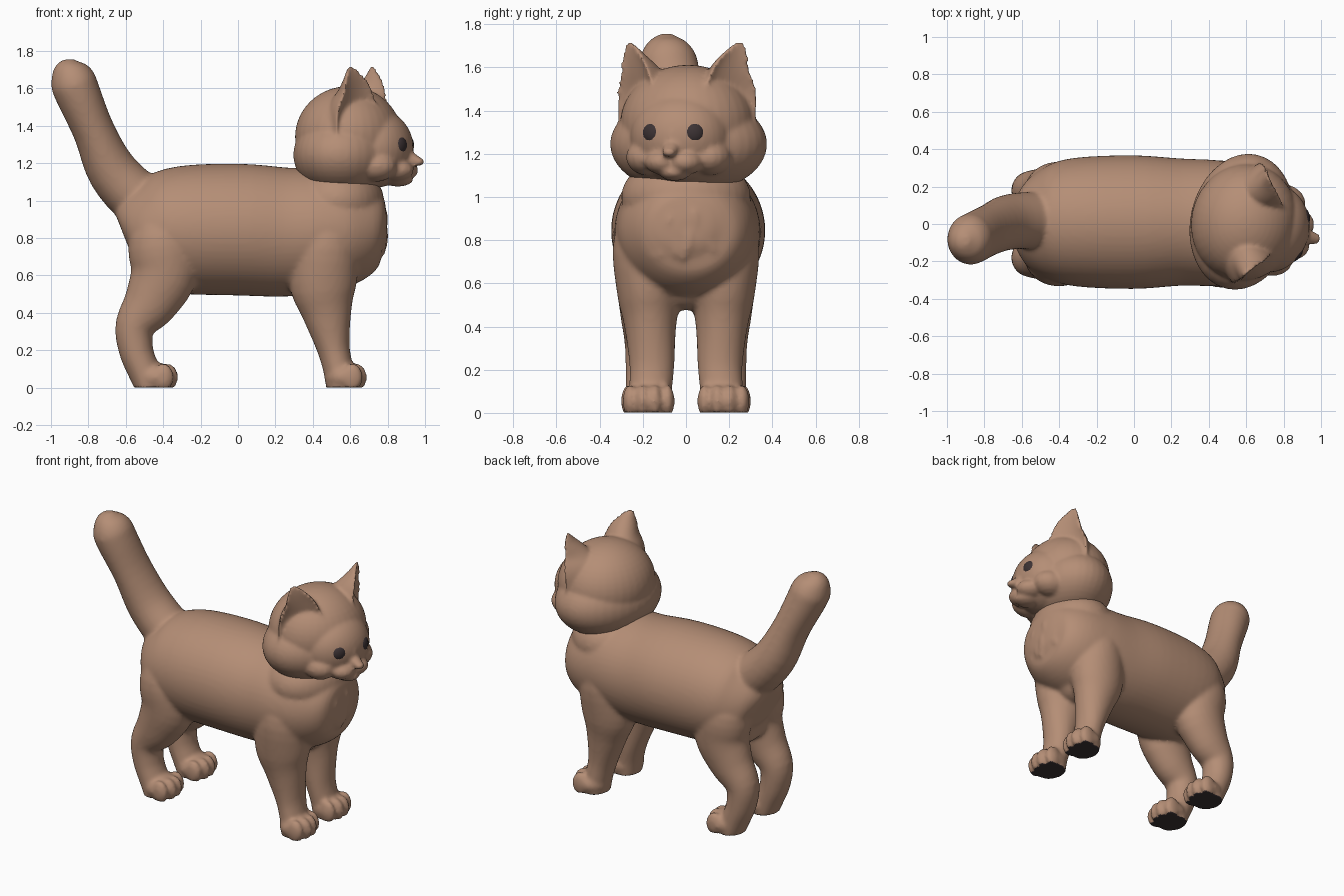
import bpy, bmesh, math, random
from mathutils import Vector, Matrix

if "Cube" in bpy.data.objects:
    bpy.data.objects.remove(bpy.data.objects["Cube"])

random.seed(4)


def material(name, rgb):
    m = bpy.data.materials.new(name)
    m.diffuse_color = (*rgb, 1)
    m.use_nodes = True
    m.node_tree.nodes["Principled BSDF"].inputs["Base Color"].default_value = m.diffuse_color
    return m


FUR = material("tan fur", (0.46, 0.27, 0.18))
DARK = material("dark brown", (0.045, 0.032, 0.034))


def ball(bm, center, radii, rot=None):
    """Ellipsoid, with fewer faces when small."""
    m = Matrix.Translation(center) @ (rot or Matrix()) @ Matrix.Diagonal((*radii, 1))
    n = 36 if max(radii) > .15 else 16
    bmesh.ops.create_uvsphere(bm, u_segments=n, v_segments=n * 2 // 3, radius=1, matrix=m)


def tube(bm, stations, dent=1.0, steps=4, sides=32):
    """Smooth loft through (x, y, z, half width, half height) stations; returns its vertices."""
    pts = [Vector(s) for s in stations]
    pts = [pts[0]] + pts + [pts[-1]]
    path = []
    for a, b, c, d in zip(pts, pts[1:], pts[2:], pts[3:]):
        for k in range(steps):
            t = k / steps
            path.append(0.5 * (2 * b + (c - a) * t + (2 * a - 5 * b + 4 * c - d) * t * t
                               + (3 * b - a - 3 * c + d) * t ** 3))
    path.append(pts[-1])
    rings = []
    for i, p in enumerate(path):
        tan = (path[min(i + 1, len(path) - 1)] - path[max(i - 1, 0)])
        tan = Vector(tan[:3]).normalized()
        side = Vector((0, 1, 0))
        side = (side - tan * side.dot(tan)).normalized()
        n = tan.cross(side)
        ring = []
        for k in range(sides):
            a = math.tau * k / sides
            h = math.sin(a)
            if h < 0:
                h *= dent       # negative dent hollows one side
            ring.append(bm.verts.new(Vector(p[:3]) + side * math.cos(a) * p[3] + n * h * p[4]))
        rings.append(ring)
    for r, s in zip(rings, rings[1:]):
        for k in range(sides):
            j = (k + 1) % sides
            bm.faces.new((r[k], r[j], s[j], s[k]))
    bm.faces.new(rings[0][::-1])
    bm.faces.new(rings[-1])
    return [v for r in rings for v in r]


def finish(bm, name, mat, voxel=0, smooth=0):
    """Turn a bmesh into an object, fusing its parts when voxel is given."""
    bmesh.ops.recalc_face_normals(bm, faces=bm.faces)
    me = bpy.data.meshes.new(name)
    bm.to_mesh(me)
    bm.free()
    ob = bpy.data.objects.new(name, me)
    bpy.context.collection.objects.link(ob)
    if voxel:
        r = ob.modifiers.new("fuse", 'REMESH')
        r.mode = 'VOXEL'
        r.voxel_size = voxel
        s = ob.modifiers.new("soften", 'SMOOTH')
        s.factor = 0.5
        s.iterations = smooth
        dg = bpy.context.evaluated_depsgraph_get()
        new = bpy.data.meshes.new_from_object(ob.evaluated_get(dg))
        ob.modifiers.clear()
        ob.data = new
    ob.data.materials.clear()
    ob.data.materials.append(mat)
    ob.data.shade_smooth()
    return ob


# --- body: trunk, neck, tail, legs and paws fused together
bm = bmesh.new()
tube(bm, [(-.605, .005, .80, .13, .13), (-.57, .005, .81, .23, .23), (-.46, .005, .82, .305, .30),
          (-.3, .01, .842, .345, .342), (0, .01, .845, .357, .352), (.25, .01, .832, .34, .345),
          (.45, .005, .84, .335, .33), (.62, .005, .85, .305, .29), (.74, 0, .86, .23, .21),
          (.785, 0, .86, .13, .12), (.797, 0, .86, .04, .04)], sides=56)
ball(bm, (.53, 0, 1.0), (.25, .30, .2))
ball(bm, (.48, 0, .61), (.13, .16, .135))
# tail
tube(bm, [(-.38, .02, .93, .12, .12), (-.52, .02, 1.0, .15, .145), (-.67, .01, 1.155, .148, .135),
          (-.77, -.03, 1.37, .138, .112), (-.86, -.075, 1.58, .137, .122), (-.885, -.085, 1.65, .13, .119),
          (-.905, -.09, 1.715, .09, .085), (-.91, -.09, 1.755, .03, .03)])
for s in (-1, 1):
    # front leg
    tube(bm, [(.47, s * .15, 1.0, .08, .08), (.47, s * .17, .80, .165, .17), (.455, s * .17, .56, .15, .18),
              (.475, s * .165, .4, .12, .134), (.508, s * .158, .22, .104, .09),
              (.535, s * .165, .10, .10, .08), (.55, s * .17, -.02, .10, .075)])
    # rear leg
    tube(bm, [(-.42, s * .14, 1.02, .08, .08), (-.41, s * .17, .80, .155, .175), (-.395, s * .175, .62, .15, .18),
              (-.465, s * .18, .46, .125, .147), (-.55, s * .18, .33, .105, .107), (-.545, s * .18, .2, .10, .092),
              (-.505, s * .18, .09, .10, .085), (-.47, s * .18, -.02, .10, .07)])
    # paws and toes
    for px, py in ((0.57, s * .173), (-.44, s * .18)):
        ball(bm, (px, py, .055), (.11, .12, .08))
        for k, dx in ((-1.5, .04), (-.5, .063), (.5, .063), (1.5, .04)):
            ball(bm, (px + dx, py + k * .058, .055), (.058, .034, .076))
# chest fur tufts
for i in range(18):
    y = random.uniform(-.2, .2)
    z = random.uniform(.74, .98)
    q = 1 - (y / .31) ** 2 - ((z - .86) / .31) ** 2
    x = .51 + .285 * math.sqrt(max(q, .05))
    ball(bm, (x - .008, y, z), (.022, .02, .06), Matrix.Rotation(y * 3.5, 4, 'X'))
body = finish(bm, "body", FUR, 0.0135, 6)

# flat dark soles
body.data.materials.append(DARK)
for v in body.data.vertices:
    if v.co.z < .002:
        v.co.z = .002
for p in body.data.polygons:
    if p.center.z < .0045:
        p.material_index = 1

# --- head, modelled facing +x and then turned a little
TURN = Matrix.Translation((.62, .002, 0)) @ Matrix.Rotation(math.radians(-13), 4, 'Z')
bm = bmesh.new()
ball(bm, (-.03, 0, 1.34), (.285, .315, .272))                      # skull
ball(bm, (-.045, 0, 1.245), (.275, .368, .23))                     # cheeks
ball(bm, (.12, 0, 1.28), (.20, .235, .21))                         # face
for s in (-1, 1):
    ball(bm, (.245, s * .055, 1.163), (.095, .085, .06))           # muzzle pad
    ball(bm, (.15, s * .15, 1.185), (.12, .10, .085))              # jowl
    ear = tube(bm, [(.06, s * .22, 1.36, .15, .24), (.07, s * .228, 1.47, .14, .23),
                    (.075, s * .235, 1.57, .105, .165), (.072, s * .258, 1.65, .066, .085),
                    (.065, s * .275, 1.70, .034, .035), (.06, s * .28, 1.722, .014, .014)], dent=-.2)
    bmesh.ops.rotate(bm, verts=ear, cent=(.07, s * .25, 0),
                     matrix=Matrix.Rotation(s * math.radians(38), 3, 'Z'))
ball(bm, (.24, 0, 1.115), (.085, .075, .04))                       # chin
ball(bm, (.25, 0, 1.275), (.075, .058, .10))                       # nose bridge
ball(bm, (.30, 0, 1.228), (.082, .042, .035), Matrix.Rotation(.35, 4, 'Y'))
ball(bm, (.352, 0, 1.208), (.034, .034, .024))                     # nose
bm.transform(TURN)
finish(bm, "head", FUR, 0.0115, 5)

# --- eyes
for s, side in ((-1, "right"), (1, "left")):
    bm = bmesh.new()
    ball(bm, (.277, s * .101, 1.296), (.028, .049, .048), Matrix.Rotation(s * .4, 4, 'Z'))
    bm.transform(TURN)
    finish(bm, side + "_eye", DARK)
